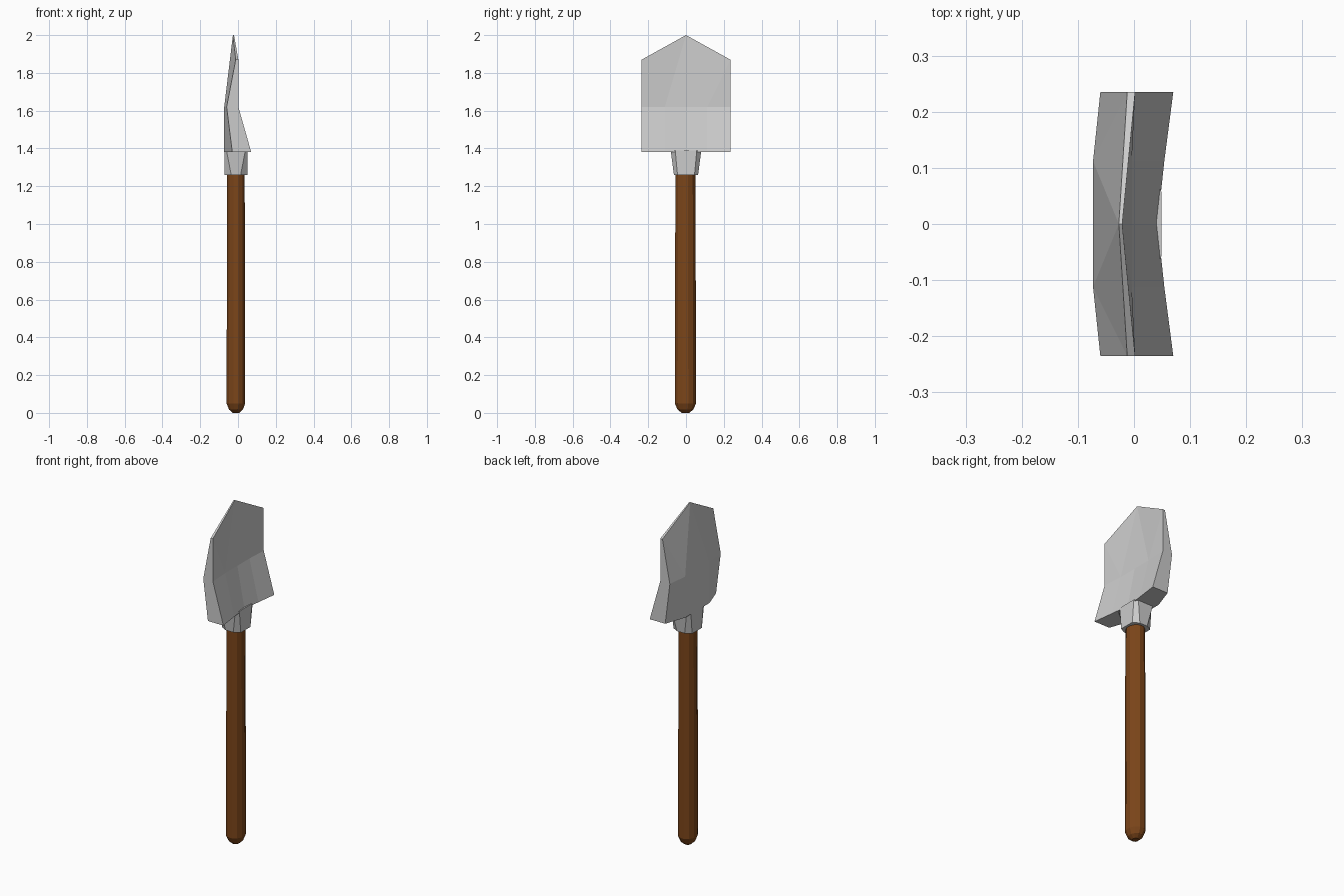
import bpy, bmesh, math

if "Cube" in bpy.data.objects:
    bpy.data.objects.remove(bpy.data.objects["Cube"])

CX = -0.011  # axis of handle and socket


def finish(name, verts, faces, color=None):
    """Make a flat-shaded object from points and faces."""
    bm = bmesh.new()
    bv = [bm.verts.new(v) for v in verts]
    for f in faces:
        bm.faces.new([bv[i] for i in f])
    bmesh.ops.recalc_face_normals(bm, faces=bm.faces)
    mesh = bpy.data.meshes.new(name)
    bm.to_mesh(mesh)
    bm.free()
    obj = bpy.data.objects.new(name, mesh)
    bpy.context.collection.objects.link(obj)
    if color:
        mat = bpy.data.materials.new(name + "_color")
        mat.diffuse_color = color
        mat.use_nodes = True
        mat.node_tree.nodes["Principled BSDF"].inputs["Base Color"].default_value = mat.diffuse_color
        mesh.materials.append(mat)
    return obj


def loft(name, rings, color=None):
    """Skin a stack of equal-length rings and cap both ends."""
    n = len(rings[0])
    verts = [p for r in rings for p in r]
    faces = [(k * n + i, k * n + (i + 1) % n, (k + 1) * n + (i + 1) % n, (k + 1) * n + i)
             for k in range(len(rings) - 1) for i in range(n)]
    faces += [tuple(range(n)), tuple(range(len(verts) - n, len(verts)))]
    return finish(name, verts, faces, color)


# Wooden handle with a rounded end
def oval(z, s, n=12):
    return [(CX + 0.051 * s * math.cos((i + 0.5) * math.tau / n),
             -0.003 + 0.058 * s * math.sin((i + 0.5) * math.tau / n), z) for i in range(n)]


loft("handle", [oval(z, s) for z, s in
                [(0.0, 0.35), (0.018, 0.75), (0.05, 1.0), (0.6, 0.98), (1.0, 0.96), (1.3, 0.93)]],
     (0.2, 0.06, 0.01, 1))


# Metal socket: chamfered rectangle that widens towards the blade
def chamfered(z, a, b, c, d):
    quad = [(a, b), (c, d), (-c, d), (-a, b), (-a, -b), (-c, -d), (c, -d), (a, -b)]
    return [(CX + x, y, z) for x, y in quad]


loft("socket", [chamfered(1.26, 0.06, 0.045, 0.025, 0.064),
                chamfered(1.39, 0.06, 0.057, 0.05, 0.081)])

# Blade: rows across the width, front (+x) and back (-x) skins
W, M = 0.235, 0.112
ys = [-W, -M, 0, M, W]
verts, faces = [], []
skins = [  # bottom row, bend row, shoulder x, tip x
    ([0.07, 0.054, 0.042], [0.002, -0.004, -0.004], 0.002, -0.021),
    ([-0.03, -0.073, -0.073], [-0.06, -0.073, -0.073], -0.012, -0.027)]
for low, bend, shoulder, tip in skins:
    o = len(verts)
    for row, z in ((low, 1.38), (bend, 1.62)):
        verts += [(x, y, z) for x, y in zip(row + row[1::-1], ys)]
    verts += [(shoulder, -W, 1.87), (tip, 0, 2.0), (shoulder, W, 1.87)]
    faces += [(o + i, o + i + 1, o + i + 6, o + i + 5) for i in range(4)]
    faces += [(o + 5, o + 6, o + 10), (o + 6, o + 11, o + 10), (o + 6, o + 7, o + 11),
              (o + 7, o + 8, o + 11), (o + 8, o + 12, o + 11), (o + 8, o + 9, o + 12)]
# Rim joining the two skins
rim = [0, 1, 2, 3, 4, 9, 12, 11, 10, 5]
for a, b in zip(rim, rim[1:] + rim[:1]):
    faces.append((a, b, b + 13, a + 13))
finish("blade", verts, faces)
